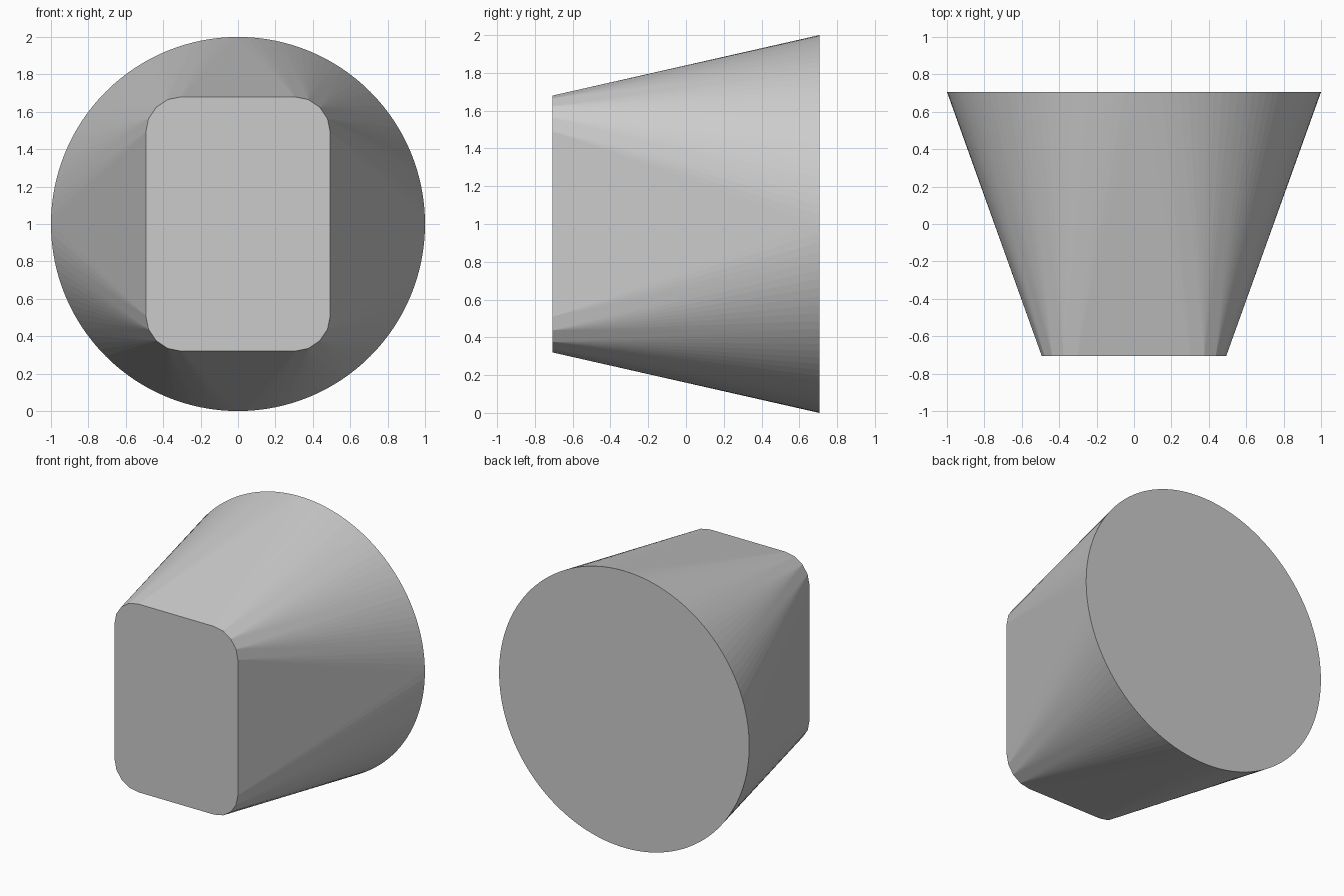
import bpy, bmesh, math

if "Cube" in bpy.data.objects:
    bpy.data.objects.remove(bpy.data.objects["Cube"])

HALF_DEPTH = 0.706
CENTRE_Z = 1.0


def circle_outline(radius, sides):
    return [(radius * math.cos(2 * math.pi * i / sides),
             radius * math.sin(2 * math.pi * i / sides)) for i in range(sides)]


def rounded_rectangle(half_w, half_h, r, steps):
    pts = []
    for k, (sx, sz) in enumerate([(1, 1), (-1, 1), (-1, -1), (1, -1)]):
        for i in range(steps + 1):
            a = math.pi / 2 * (k + i / steps)
            pts.append((sx * (half_w - r) + r * math.cos(a),
                        sz * (half_h - r) + r * math.sin(a)))
    return pts


# Solid adapter: rounded rectangular front blending into a round back
bm = bmesh.new()
for outline, y in [(rounded_rectangle(0.493, 0.68, 0.19, 4), -HALF_DEPTH),
                   (circle_outline(1.0, 128), HALF_DEPTH)]:
    for x, z in outline:
        bm.verts.new((x, y, z + CENTRE_Z))
bmesh.ops.convex_hull(bm, input=bm.verts[:])

# Merge the triangles of the flat end caps
bmesh.ops.dissolve_limit(bm, angle_limit=math.radians(0.1),
                         verts=bm.verts[:], edges=bm.edges[:])
bmesh.ops.recalc_face_normals(bm, faces=bm.faces[:])

mesh = bpy.data.meshes.new("transition_body")
bm.to_mesh(mesh)
bm.free()

grey = bpy.data.materials.new("light grey")
grey.diffuse_color = (0.6, 0.6, 0.6, 1)
grey.use_nodes = True
grey.node_tree.nodes["Principled BSDF"].inputs["Base Color"].default_value = grey.diffuse_color
mesh.materials.append(grey)

body = bpy.data.objects.new("transition_body", mesh)
bpy.context.collection.objects.link(body)
